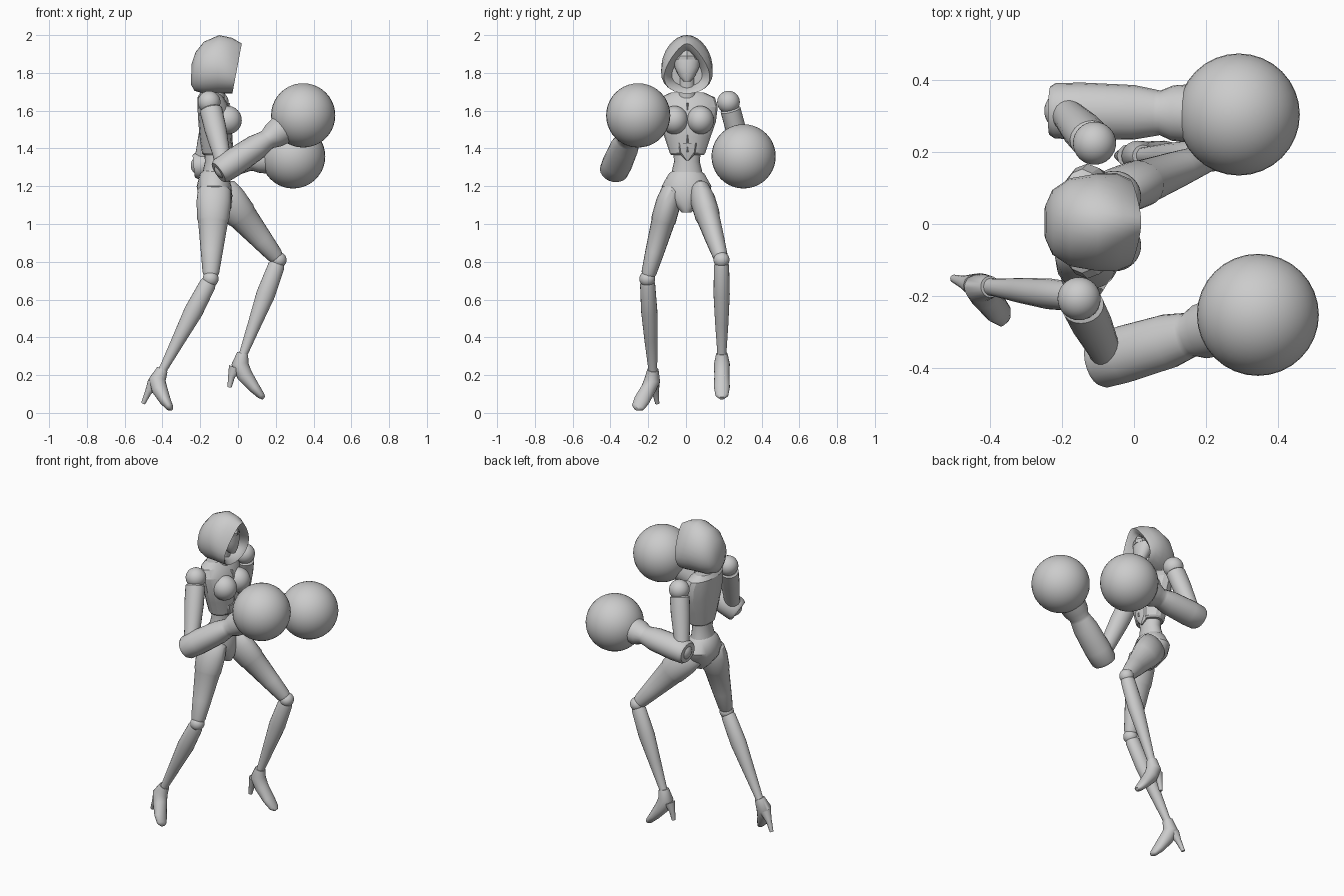
import bpy, bmesh, math
from mathutils import Vector

cube = bpy.data.objects.get("Cube")
if cube:
    bpy.data.objects.remove(cube, do_unlink=True)

grey = bpy.data.materials.new("plain_grey")
grey.use_nodes = True
GREY = (0.6, 0.6, 0.6, 1)
grey.diffuse_color = GREY
grey.node_tree.nodes["Principled BSDF"].inputs["Base Color"].default_value = GREY


def skin(name, rings, angle=35):
    """Join rings of points into a closed, capped surface."""
    bm = bmesh.new()
    loops = [[bm.verts.new(p) for p in ring] for ring in rings]
    n = len(loops[0])
    for a, b in zip(loops, loops[1:]):
        for i in range(n):
            j = (i + 1) % n
            bm.faces.new((a[i], a[j], b[j], b[i]))
    bm.faces.new(loops[0])
    bm.faces.new(loops[-1])
    bmesh.ops.recalc_face_normals(bm, faces=bm.faces)
    mesh = bpy.data.meshes.new(name)
    bm.to_mesh(mesh)
    bm.free()
    obj = bpy.data.objects.new(name, mesh)
    bpy.context.collection.objects.link(obj)
    return finish(obj, angle)


def finish(obj, angle=35):
    obj.data.materials.append(grey)
    bpy.ops.object.select_all(action="DESELECT")
    obj.select_set(True)
    bpy.context.view_layer.objects.active = obj
    bpy.ops.object.shade_smooth_by_angle(angle=math.radians(angle))
    return obj


def loft(name, rows, flat=False, sides=20, angle=35):
    """Rows are x, y, z, depth radius, side radius; flat keeps rings level."""
    pts = [Vector(r[:3]) for r in rows]
    rings = []
    for i, r in enumerate(rows):
        t = pts[min(i + 1, len(pts) - 1)] - pts[max(i - 1, 0)]
        t = Vector((0, 0, 1)) if flat else t.normalized()
        side = Vector((0, 1, 0))
        side = (side - t * side.dot(t)).normalized()
        fwd = side.cross(t)
        rings.append([pts[i] + fwd * r[3] * math.cos(a) + side * r[4] * math.sin(a)
                      for a in (math.tau * k / sides for k in range(sides))])
    return skin(name, rings, angle)


def limb(name, start, end, stations, **kw):
    """Straight limb; stations are fraction, depth radius, side radius."""
    s, e = Vector(start), Vector(end)
    return loft(name, [(*s.lerp(e, f), a, b) for f, a, b in stations], **kw)


def ball(name, centre, size):
    bpy.ops.mesh.primitive_uv_sphere_add(segments=32, ring_count=20, radius=1, location=centre)
    obj = bpy.context.object
    obj.name = name
    obj.scale = size if isinstance(size, tuple) else (size,) * 3
    return finish(obj)


# Hood: teardrop rings running from the recess, over the rim, to the back
hood_rows = [(-.07, -.09, 1.90, 1.73, .075, .40), (0, -.045, 1.93, 1.71, .095, .45),
             (.02, -.03, 1.955, 1.69, .112, .45), (-.03, -.06, 1.985, 1.69, .132, .28),
             (-.10, -.11, 2.0, 1.69, .135, .12), (-.18, -.18, 1.965, 1.69, .122, .05),
             (-.225, -.23, 1.91, 1.705, .09, 0), (-.245, -.25, 1.85, 1.74, .045, 0)]
hood = []
for xt, xb, zt, zb, w, k in hood_rows:
    ring = []
    for i in range(28):
        a = math.tau * i / 28
        h = (1 + math.cos(a)) / 2
        ring.append((xb + (xt - xb) * h, .005 + w * math.sin(a) * (1 - k * math.cos(a)),
                     zb + (zt - zb) * h))
    hood.append(ring)
skin("hood", hood, 45)

# Masked face, pointed forehead plate and neck
loft("face_mask", [(-.045, .005, 1.755, .02, .018), (-.05, .005, 1.78, .035, .042),
                   (-.06, .005, 1.83, .05, .065), (-.065, .005, 1.87, .05, .07)], flat=True)
loft("forehead_plate", [(-.06, .005, 1.87, .05, .066), (-.06, .005, 1.89, .055, .05),
                        (-.055, .005, 1.925, .03, .01)], flat=True, sides=8)
loft("neck", [(-.13, .005, 1.64, .055, .06), (-.11, .005, 1.70, .04, .042),
              (-.10, .005, 1.78, .04, .04)], flat=True)

# Torso: armoured ribcage, bust plates, waist and pelvis
loft("ribcage", [(-.115, .008, 1.365, .065, .085), (-.115, .008, 1.375, .075, .094),
                 (-.118, .008, 1.46, .085, .122), (-.118, .008, 1.54, .092, .15),
                 (-.13, .008, 1.62, .085, .16), (-.145, .008, 1.67, .07, .145),
                 (-.15, .008, 1.695, .05, .09)], flat=True, sides=16, angle=22)
for s in (-1, 1):
    ball("bust_plate_" + ("left" if s > 0 else "right"),
         (-.055, .008 + s * .068, 1.55), (.075, .072, .075))
limb("chest_seam", (-.032, .008, 1.38), (-.05, .008, 1.64), [(0, .008, .006), (1, .008, .006)], sides=4)
loft("hem_point", [(-.05, .008, 1.335, .008, .005), (-.06, .008, 1.38, .03, .05),
                   (-.06, .008, 1.43, .035, .06)], flat=True, sides=8)
loft("waist", [(-.12, .005, 1.40, .06, .075), (-.12, .005, 1.33, .055, .068),
               (-.125, .005, 1.26, .065, .085)], flat=True)
loft("pelvis", [(-.125, .003, 1.285, .055, .07), (-.127, .003, 1.265, .075, .095),
                (-.127, .003, 1.20, .092, .132), (-.12, .003, 1.15, .09, .115),
                (-.10, .003, 1.09, .065, .055), (-.09, .003, 1.06, .04, .025)], flat=True)

# Legs: hip to knee, knee ball, knee to ankle
legs = {
    "left": dict(hip=(-.085, .075, 1.17), knee=(.215, .188, .81), ankle=(.02, .19, .29)),
    "right": dict(hip=(-.125, -.075, 1.18), knee=(-.145, -.205, .71), ankle=(-.405, -.175, .215))}
for side, leg in legs.items():
    limb("thigh_" + side, leg["hip"], leg["knee"],
         [(-.08, .05, .035), (0, .088, .055), (.14, .092, .066), (.34, .084, .066),
          (.36, .079, .062), (.7, .058, .05), (.93, .044, .04), (.97, .036, .034)])
    ball("knee_" + side, leg["knee"], .042)
    limb("shin_" + side, leg["knee"], leg["ankle"],
         [(.02, .036, .034), (.06, .044, .04), (.35, .05, .043), (.65, .036, .035),
          (.95, .023, .024), (1, .025, .026)])

# High heeled shoes
shoes = {
    "left": ([(.025, .19, .315), (.01, .19, .26), (.035, .19, .2), (.085, .19, .135), (.122, .19, .092),
              (.137, .19, .078)], [(-.015, .19, .24), (-.035, .19, .19), (-.045, .19, .135)]),
    "right": ([(-.4, -.175, .23), (-.428, -.178, .175), (-.415, -.2, .125), (-.385, -.235, .065),
               (-.362, -.255, .03), (-.352, -.262, .02)], [(-.445, -.17, .16), (-.475, -.162, .11), (-.502, -.152, .05)])}
shoe_radii = [(.03, .03), (.045, .042), (.042, .04), (.03, .042), (.02, .034), (.01, .015)]
heel_radii = [(.035, .032), (.018, .018), (.011, .011)]
for side, (sole, heel) in shoes.items():
    loft("shoe_" + side, [(*p, *r) for p, r in zip(sole, shoe_radii)], angle=50)
    loft("heel_" + side, [(*p, *r) for p, r in zip(heel, heel_radii)], sides=12)

# Arms: shoulder ball, upper arm, wide forearm with flared cuff, round glove
arms = {
    "left": dict(shoulder=(-.11, .225, 1.645), elbow=(-.195, .315, 1.31), glove=(.292, .305, 1.358)),
    "right": dict(shoulder=(-.153, -.208, 1.645), elbow=(-.07, -.375, 1.295), glove=(.345, -.253, 1.575))}
for side, arm in arms.items():
    ball("shoulder_" + side, arm["shoulder"], .06)
    limb("upper_arm_" + side, arm["shoulder"], arm["elbow"],
         [(.1, .05, .045), (.12, .06, .054), (.4, .058, .054), (.8, .046, .046), (1, .045, .045)])
    ball("elbow_" + side, arm["elbow"], .055)
    limb("forearm_" + side, arm["elbow"], arm["glove"],
         [(-.08, .06, .068), (-.05, .07, .077), (.1, .074, .08), (.4, .068, .076),
          (.52, .055, .065), (.55, .055, .062), (.62, .07, .077), (.8, .085, .085)])
    ball("glove_" + side, arm["glove"], .17)
